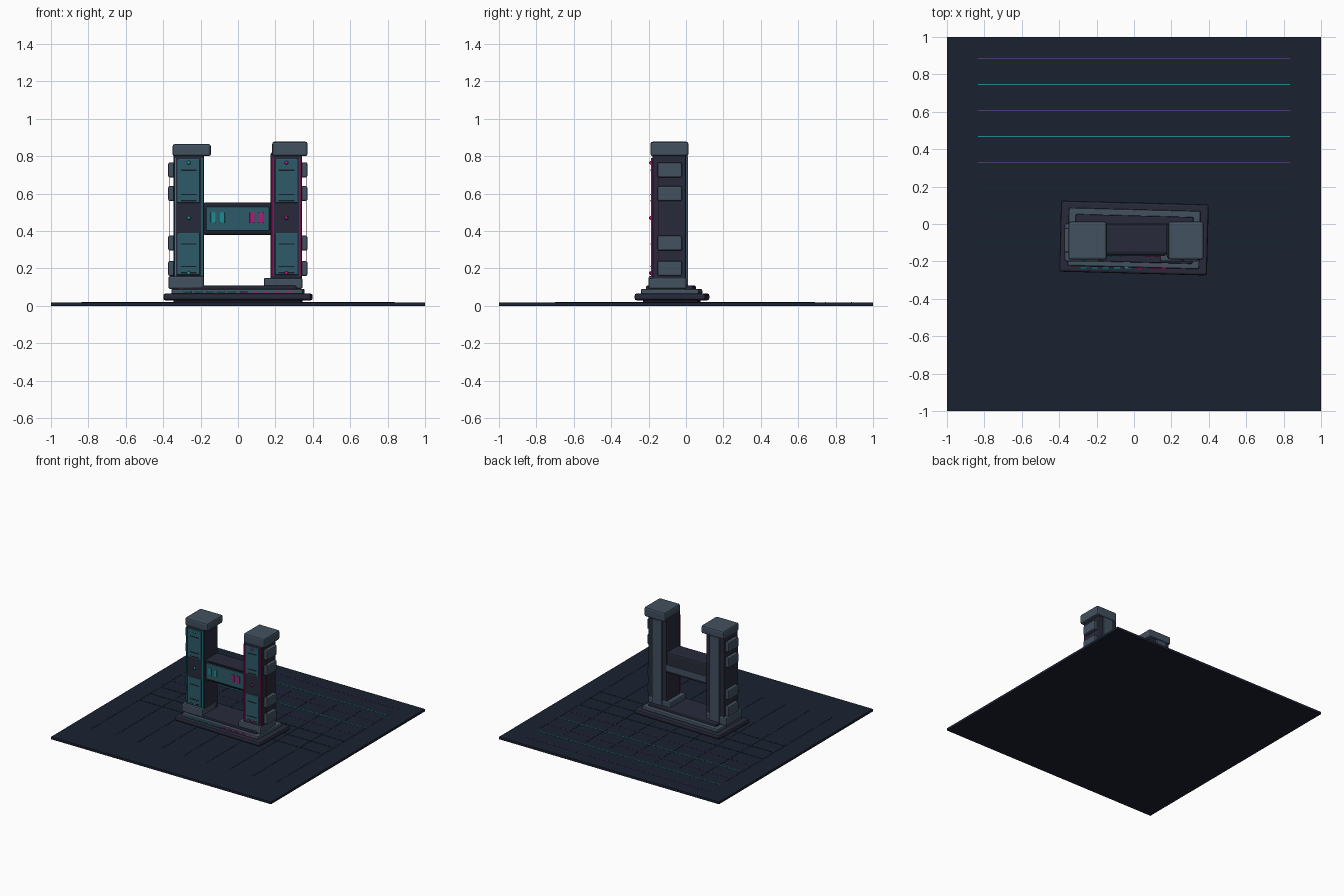
import bpy, bmesh
from math import radians

if "Cube" in bpy.data.objects:
    bpy.data.objects.remove(bpy.data.objects["Cube"])


def mat(name, r, g, b):
    m = bpy.data.materials.new(name)
    m.diffuse_color = (r, g, b, 1)
    m.use_nodes = True
    m.node_tree.nodes["Principled BSDF"].inputs["Base Color"].default_value = m.diffuse_color
    return m


NAVY = mat("navy", .010, .015, .030)
DARK = mat("dark_metal", .021, .023, .043)
BLACK = mat("recess", .010, .011, .020)
GREY = mat("grey_metal", .055, .082, .115)
TEAL = mat("teal_panel", .027, .104, .139)
CYAN = mat("cyan_neon", .013, .26, .30)
PINK = mat("magenta_neon", .40, .012, .18)
PURPLE = mat("purple_neon", .09, .035, .22)
DIM = mat("dim_line", .008, .022, .032)


def box(name, x0, x1, y0, y1, z0, z1, m, bevel=0.0, turn=0.0):
    """Box from its extents, with an optional rounded edge and turn about z."""
    bm = bmesh.new()
    bmesh.ops.create_cube(bm, size=1)
    bmesh.ops.scale(bm, vec=(x1 - x0, y1 - y0, z1 - z0), verts=bm.verts)
    me = bpy.data.meshes.new(name)
    bm.to_mesh(me)
    bm.free()
    me.materials.append(m)
    o = bpy.data.objects.new(name, me)
    o.location = ((x0 + x1) / 2, (y0 + y1) / 2, (z0 + z1) / 2)
    o.rotation_euler.z = radians(turn)
    bpy.context.collection.objects.link(o)
    if bevel:
        b = o.modifiers.new("bevel", 'BEVEL')
        b.width = bevel
        b.segments = 2
    return o


def stud(name, x, y, z, r, m):
    """Small glowing stud."""
    bm = bmesh.new()
    bmesh.ops.create_uvsphere(bm, u_segments=12, v_segments=8, radius=r)
    for f in bm.faces:
        f.smooth = True
    me = bpy.data.meshes.new(name)
    bm.to_mesh(me)
    bm.free()
    me.materials.append(m)
    o = bpy.data.objects.new(name, me)
    o.location = (x, y, z)
    bpy.context.collection.objects.link(o)


# Floor with neon grid lines
box("floor", -1, 1, -1, 1, 0, .019, NAVY)
for i in range(8):
    y = .885 - .139 * i
    m = DIM if i > 4 else (PURPLE, CYAN)[i % 2]
    box("floor_line", -.835, .835, y - .003, y + .003, .016, .021, m)
for i in range(9):
    x = -.835 + .20875 * i
    box("floor_cross_line", x - .002, x + .002, -.7, .69, .016, .0205, NAVY)

# Stepped plinth, slightly turned
TURN = -1.5
box("plinth_foot", -.34, .34, -.22, .07, .018, .04, BLACK, 0, TURN)
box("plinth_lower", -.395, .395, -.265, .115, .029, .066, DARK, .012, TURN)
box("plinth_middle", -.352, .352, -.232, .078, .062, .09, GREY, .007, TURN)
box("plinth_upper", -.315, .315, -.205, .045, .085, .108, DARK, .006, TURN)
for i in range(10):
    x = -.27 + .06 * i
    box("plinth_light", x - .02, x + .02, -.241, -.23, .072, .08,
        CYAN if i < 5 else PINK, 0, TURN)

# Towers: (name, x range, cap, foot, outward side, neon)
towers = [
    ("left", -.345, -.182, (-.35, -.145, .865), (-.372, -.182, .16), -1, CYAN),
    ("right", .175, .343, (.183, .372, .878), (.138, .345, .15), 1, PINK),
]
for side, x0, x1, cap, foot, s, neon in towers:
    c = (x0 + x1) / 2
    box(side + "_tower", x0, x1, -.18, 0, .09, .82, DARK, .008)
    box(side + "_cap", cap[0], cap[1], -.19, .013, .8, cap[2], GREY, .012)
    box(side + "_foot", foot[0], foot[1], -.2, .003, .09, foot[2], GREY, .01)
    box(side + "_back_panel", c - .045, c + .045, -.01, .012, .1, .8, GREY, .004)
    # Front panels with slots
    for z0, z1 in ((.55, .785), (.165, .39)):
        box(side + "_front_panel", c - .06, c + .06, -.187, -.17, z0, z1, TEAL, .004)
        for z in (z0 + .012, z0 + .045, z1 - .06):
            box(side + "_panel_slot", c - .042, c + .042, -.189, -.18,
                z - .003, z + .003, BLACK)
    # Neon edge strips and studs
    for x in (x0 + .01, x1 - .01):
        box(side + "_neon_strip", x - .0035, x + .0035, -.187, -.175, .16, .79, neon)
    for z in (.175, .47, .765):
        stud(side + "_stud", c, -.188, z, .01, neon)
    # Side modules and the thin conduit beside them
    edge = x1 if s > 0 else x0
    a, b = sorted((edge - s * .01, edge + s * .028))
    for z in (.2, .335, .6, .727):
        box(side + "_side_module", a, b, -.152, -.022, z - .04, z + .04, GREY, .008)
    e = edge + s * .022
    box(side + "_conduit", e - .002, e + .002, -.15, -.146, .17, .75, neon)

# Bridge with sign panel, back trim and lit windows
box("bridge", -.19, .185, -.16, -.003, .38, .552, DARK, .012)
box("bridge_panel", -.17, .168, -.17, -.15, .40, .53, TEAL, .005)
box("bridge_back_trim", -.185, .18, -.012, .002, .40, .45, GREY, .004)
for x, m in ((-.133, CYAN), (-.083, CYAN), (.075, PINK), (.123, PINK)):
    box("bridge_window", x - .013, x + .013, -.177, -.165, .443, .5, m, .003)
for z in (.392, .54):
    box("bridge_edge_strip", -.165, .165, -.165, -.155, z - .003, z + .003, BLACK)
